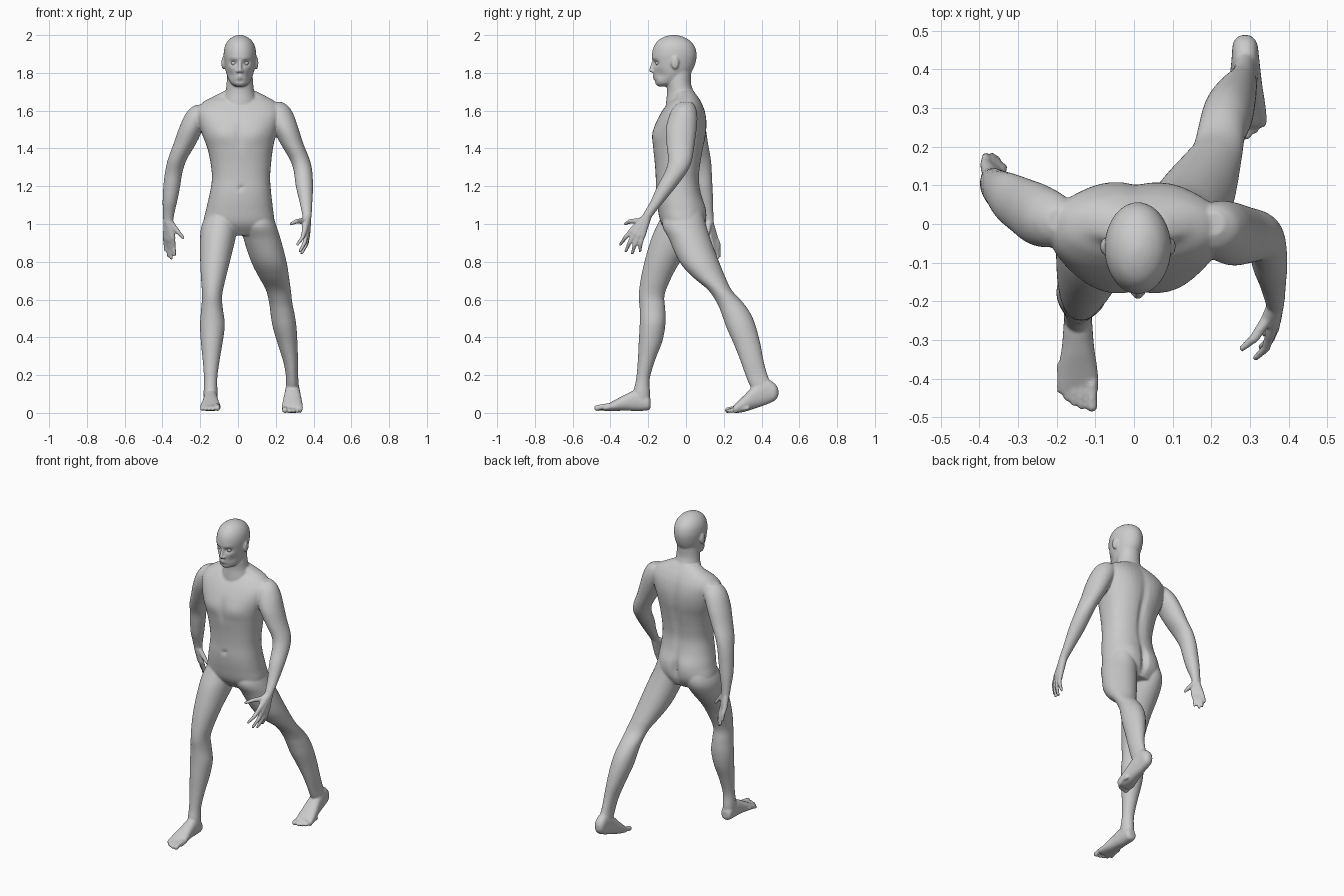
import bpy, bmesh, math
from mathutils import Vector, Matrix

bm = bmesh.new()


def spline(rows, steps=5):
    """Catmull-Rom through a short list of section rows."""
    out = []
    for i in range(len(rows) - 1):
        p = [Vector(rows[max(0, min(len(rows) - 1, i + k))]) for k in (-1, 0, 1, 2)]
        for s in range(steps):
            t = s / steps
            out.append(0.5 * (2 * p[1] + (p[2] - p[0]) * t
                              + (2 * p[0] - 5 * p[1] + 4 * p[2] - p[3]) * t * t
                              + (3 * p[1] - p[0] - 3 * p[2] + p[3]) * t ** 3))
    return out + [Vector(rows[-1])]


def loft(rows, along='z', power=2.0, n=48):
    """Rows are (position, x0, x1, b0, b1); b is y for 'z' lofts and z for 'y' lofts."""
    rings = []
    for a, x0, x1, b0, b1 in spline(rows):
        ring = []
        for k in range(n):
            c, s = math.cos(2 * math.pi * k / n), math.sin(2 * math.pi * k / n)
            x = (x0 + x1) / 2 + (x1 - x0) / 2 * math.copysign(abs(c) ** (2 / power), c)
            b = (b0 + b1) / 2 + (b1 - b0) / 2 * math.copysign(abs(s) ** (2 / power), s)
            ring.append(bm.verts.new((x, b, a) if along == 'z' else (x, a, b)))
        rings.append(ring)
    for r, q in zip(rings, rings[1:]):
        for k in range(n):
            bm.faces.new((r[k], r[(k + 1) % n], q[(k + 1) % n], q[k]))
    bm.faces.new(rings[0])
    bm.faces.new(rings[-1])
    return [v for r in rings for v in r]


def bump(verts, centre, radius, push):
    """Push a soft spot of the surface in or out."""
    for v in verts:
        d = sum(((v.co[i] - centre[i]) / radius[i]) ** 2 for i in range(3))
        v.co += Vector(push) * math.exp(-d)


def ball(centre, size):
    m = Matrix.Translation(centre) @ Matrix.Diagonal((*size, 1))
    bmesh.ops.create_uvsphere(bm, u_segments=16, v_segments=10, radius=1, matrix=m)


def chain(points, radii):
    """Rounded tube through points."""
    for p, r in zip(points, radii):
        ball(p, (r, r, r))
    for p, q, r, s in zip(points, points[1:], radii, radii[1:]):
        p, q = Vector(p), Vector(q)
        m = Matrix.Translation((p + q) / 2) @ (q - p).to_track_quat('Z', 'Y').to_matrix().to_4x4()
        bmesh.ops.create_cone(bm, cap_ends=True, segments=16, radius1=r, radius2=s,
                              depth=(q - p).length, matrix=m)


def hand(wrist, knuckles, tips, thumb, bend):
    """Palm fan, four fingers and a thumb."""
    w = Vector(wrist)
    for i, (k, t) in enumerate(zip(knuckles, tips)):
        k, t = Vector(k), Vector(t)
        chain([w + (k - w) * 0.1, k], [0.022, 0.015])
        chain([k, (k + t) / 2 + Vector(bend), t], [0.0135, 0.0115, 0.0085])
    chain([w, *thumb], [0.02, 0.016, 0.0125, 0.009])


# head with face hollows
cx = 0.01
head = loft([(z, cx - w, cx + w, a, b) for z, w, a, b in (
    (1.728, .022, -.148, -.09), (1.742, .045, -.162, -.05), (1.765, .06, -.169, -.01),
    (1.79, .070, -.171, .018), (1.82, .077, -.174, .038), (1.86, .083, -.178, .052),
    (1.90, .086, -.18, .056), (1.94, .080, -.170, .046), (1.972, .062, -.147, .02),
    (1.992, .035, -.112, -.018), (2.001, .008, -.075, -.055))])
for s in (-1, 1):
    bump(head, (cx + s * .033, -.17, 1.852), (.022, .04, .014), (0, .018, 0))
    bump(head, (cx + s * .034, -.17, 1.878), (.025, .04, .009), (0, -.004, 0))
    bump(head, (cx + s * .055, -.14, 1.79), (.022, .04, .025), (-s * .006, .006, 0))
    ball((cx + s * .088, -.058, 1.853), (.010, .021, .035))
    ball((cx + s * .013, -.176, 1.809), (.009, .011, .008))
bump(head, (cx, -.17, 1.757), (.03, .04, .006), (0, .006, 0))

# nose and lips
chain([(cx, -.170, 1.865), (cx, -.180, 1.835), (cx, -.185, 1.813)], [.008, .009, .011])
for z, y in ((1.781, -.171), (1.770, -.169)):
    chain([(cx - .023, y + .014, 1.776), (cx, y, z), (cx + .023, y + .014, 1.776)],
          [.004, .007, .004])

# neck
loft([(1.58, -.09, .11, -.11, .07), (1.65, -.08, .10, -.105, .055), (1.70, -.066, .086, -.1, .04),
      (1.75, -.06, .08, -.102, .026), (1.83, -.055, .075, -.1, .03)])

# torso
torso = loft([
    (.94, -.12, .14, -.08, .07), (1.0, -.18, .19, -.13, .1), (1.08, -.168, .185, -.15, .098),
    (1.16, -.15, .176, -.16, .08), (1.24, -.138, .17, -.16, .07), (1.32, -.145, .175, -.165, .078),
    (1.40, -.162, .185, -.174, .092), (1.47, -.188, .2, -.176, .104), (1.54, -.21, .22, -.158, .106),
    (1.60, -.22, .23, -.125, .097), (1.645, -.185, .20, -.09, .08), (1.675, -.13, .15, -.06, .062),
    (1.705, -.07, .09, -.06, .04)], power=2.35)
for s in (-1, 1):
    bump(torso, (cx + s * .085, -.17, 1.475), (.06, .08, .05), (0, -.008, 0))
    bump(torso, (cx + s * .08, .1, 1.07), (.06, .08, .07), (0, .012, 0))
    bump(torso, (cx + s * .09, .1, 1.55), (.06, .08, .1), (0, .006, 0))
bump(torso, (cx, .09, 1.36), (.022, .06, .22), (0, -.014, 0))
bump(torso, (cx, .1, 1.04), (.014, .08, .07), (0, -.025, 0))
bump(torso, (cx, -.17, 1.47), (.016, .06, .07), (0, .008, 0))
bump(torso, (cx, -.16, 1.19), (.012, .04, .012), (0, .01, 0))

# forward arm
loft([(1.645, .17, .235, -.03, .03), (1.62, .14, .27, -.065, .05), (1.57, .15, .298, -.09, .06),
      (1.50, .185, .322, -.107, .056), (1.42, .228, .348, -.103, .045), (1.34, .275, .38, -.095, .032),
      (1.28, .295, .393, -.11, .008), (1.20, .306, .397, -.152, -.05), (1.12, .325, .394, -.188, -.115),
      (1.05, .340, .390, -.228, -.172), (1.02, .345, .387, -.24, -.19)])
hand((.366, -.205, 1.04),
     [(.352, -.288, .965), (.362, -.272, .948), (.367, -.25, .938), (.368, -.228, .94)],
     [(.315, -.347, .892), (.328, -.318, .856), (.337, -.284, .845), (.345, -.244, .857)],
     [(.345, -.245, 1.015), (.312, -.295, 1.015), (.28, -.322, 1.0)], (.008, -.004, 0))

# trailing arm
loft([(1.63, -.225, -.16, -.02, .04), (1.61, -.255, -.14, -.045, .06), (1.57, -.285, -.15, -.06, .085),
      (1.50, -.315, -.185, -.055, .105), (1.42, -.343, -.225, -.03, .118), (1.34, -.372, -.272, .0, .132),
      (1.27, -.387, -.295, .03, .137), (1.20, -.395, -.306, .045, .14), (1.12, -.399, -.322, .063, .144),
      (1.05, -.397, -.338, .09, .145), (1.0, -.395, -.345, .105, .148)])
hand((-.37, .12, 1.02),
     [(-.345, .125, .925), (-.358, .137, .915), (-.372, .147, .918), (-.384, .154, .93)],
     [(-.336, .148, .835), (-.353, .168, .818), (-.368, .178, .83), (-.384, .177, .862)],
     [(-.345, .118, .99), (-.315, .115, .955), (-.291, .115, .927)], (0, .006, 0))

# forward leg
loft([(1.1, -.14, -.02, -.1, .07), (1.0, -.19, -.004, -.15, .095), (.92, -.201, -.014, -.185, .065),
      (.80, -.2, -.043, -.22, -.03), (.70, -.195, -.068, -.241, -.085), (.62, -.19, -.084, -.25, -.114),
      (.55, -.195, -.08, -.245, -.11), (.47, -.201, -.07, -.245, -.109), (.38, -.197, -.08, -.25, -.125),
      (.28, -.187, -.097, -.255, -.163), (.18, -.18, -.11, -.264, -.192), (.10, -.182, -.108, -.28, -.19),
      (.04, -.178, -.112, -.27, -.192)])

# trailing leg
loft([(1.1, .04, .165, -.09, .08), (1.0, .014, .2, -.125, .105), (.92, .03, .226, -.09, .13),
      (.80, .07, .257, -.035, .175), (.72, .11, .27, .035, .208), (.65, .148, .28, .118, .242),
      (.58, .165, .288, .165, .305), (.52, .173, .3, .19, .345), (.45, .185, .31, .215, .372),
      (.36, .212, .315, .255, .395), (.27, .24, .318, .29, .412), (.20, .253, .318, .315, .432),
      (.14, .255, .322, .34, .455), (.10, .262, .318, .37, .46)])

# feet
loft([(-.187, -.16, -.13, .03, .07), (-.2, -.178, -.112, .014, .09), (-.26, -.182, -.108, .01, .12),
      (-.32, -.187, -.103, .012, .098), (-.38, -.197, -.094, .01, .066), (-.425, -.199, -.092, .01, .042),
      (-.44, -.19, -.1, .014, .034)], 'y', 2.3)
loft([(.489, .275, .3, .09, .125), (.47, .257, .318, .065, .155), (.42, .252, .325, .042, .18),
      (.36, .245, .332, .022, .145), (.31, .236, .34, .006, .095), (.265, .231, .344, -.001, .052),
      (.25, .238, .338, .004, .036)], 'y', 2.3)

# toes, biggest on the inner side
for i in range(5):
    r = (.0155, .0115, .011, .0105, .0105)[i]
    tip = (0, .006, .014, .028, .046)[i]
    for base, side, y, low in ((-.109, -1, -.487, .010), (.248, 1, .205, -.001)):
        x = base + side * (0, .026, .046, .064, .081)[i]
        chain([(x, y + tip + .075, low + .026), (x, y + tip + .04, low + .022),
               (x, y + tip + r, low + r)], [r, r * .9, r])

# merge every part into one smooth skin
bmesh.ops.recalc_face_normals(bm, faces=bm.faces)
mesh = bpy.data.meshes.new("body")
bm.to_mesh(mesh)
bm.free()
body = bpy.data.objects.new("body", mesh)
bpy.context.collection.objects.link(body)
skin = body.modifiers.new("skin", 'REMESH')
skin.mode = 'VOXEL'
skin.voxel_size = 0.0055
skin.use_smooth_shade = True
soft = body.modifiers.new("soften", 'SMOOTH')
soft.factor = 0.5
soft.iterations = 6

# eyes
for name, s in (("right_eye", -1), ("left_eye", 1)):
    bpy.ops.mesh.primitive_uv_sphere_add(segments=24, ring_count=16, radius=.014,
                                         location=(cx + s * .032, -.147, 1.852))
    eye = bpy.context.object
    eye.name = name
    bpy.ops.object.shade_smooth()
